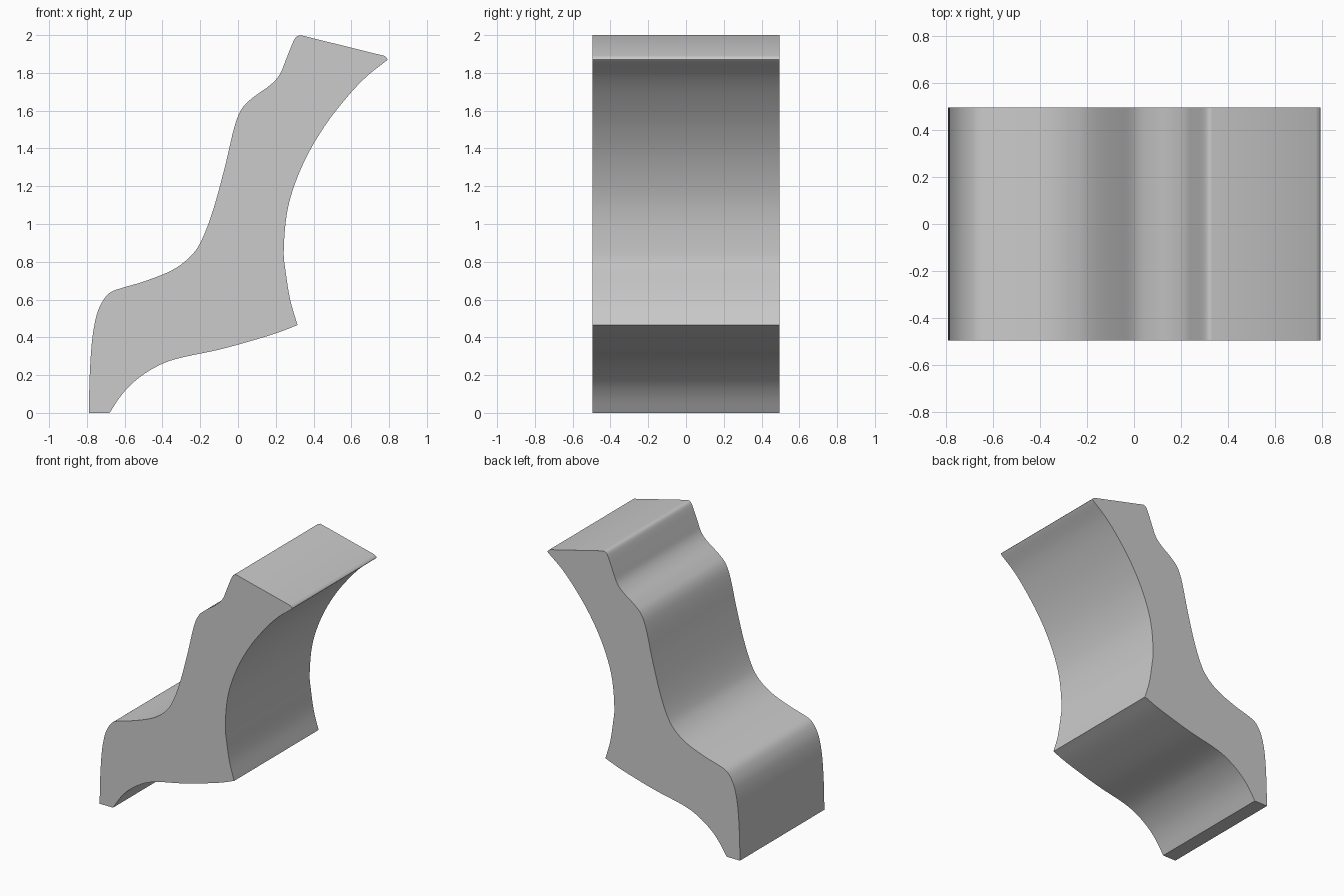
import bpy, bmesh, math
from mathutils import Vector

if "Cube" in bpy.data.objects:
    bpy.data.objects.remove(bpy.data.objects["Cube"])

HALF_WIDTH = 0.495
STEPS = 5

# Side profile (x, z), split into smooth runs that meet at sharp corners
BACK = [(-.79, 0), (-.785, .2), (-.773, .38), (-.753, .5), (-.725, .577), (-.68, .635),
        (-.61, .663), (-.5, .695), (-.35, .755), (-.25, .83), (-.19, .92), (-.13, 1.08),
        (-.07, 1.3), (-.02, 1.51), (.02, 1.61), (.08, 1.67), (.17, 1.735), (.22, 1.79),
        (.25, 1.86), (.288, 1.955), (.308, 1.99), (.33, 2)]
TIP = [(.775, 1.89), (.79, 1.875), (.78, 1.86), (.68, 1.78), (.58, 1.675), (.46, 1.52),
       (.36, 1.35), (.29, 1.18), (.255, 1.03), (.242, .85), (.252, .75), (.276, .6), (.315, .465)]
UNDER = [(.315, .465), (.22, .428), (.1, .39), (-.1, .335), (-.33, .285), (-.45, .235),
         (-.55, .165), (-.62, .09), (-.68, 0)]


def smooth_run(points):
    """Catmull-Rom curve through the points, ends included."""
    p = [Vector(q) for q in points]
    p = [2 * p[0] - p[1]] + p + [2 * p[-1] - p[-2]]
    out = []
    for a, b, c, d in zip(p, p[1:], p[2:], p[3:]):
        for i in range(STEPS):
            t = i / STEPS
            out.append(.5 * (2 * b + (c - a) * t + (2 * a - 5 * b + 4 * c - d) * t * t
                             + (3 * b - a - 3 * c + d) * t ** 3))
    return out + [p[-2]]


# Stepped bracket: profile extruded across its width
outline = smooth_run(BACK) + smooth_run(TIP)[:-1] + smooth_run(UNDER)
bm = bmesh.new()
face = bm.faces.new([bm.verts.new((p.x, -HALF_WIDTH, p.y)) for p in outline])
ext = bmesh.ops.extrude_face_region(bm, geom=[face], use_keep_orig=True)
moved = [v for v in ext["geom"] if isinstance(v, bmesh.types.BMVert)]
bmesh.ops.translate(bm, verts=moved, vec=(0, 2 * HALF_WIDTH, 0))
bmesh.ops.recalc_face_normals(bm, faces=bm.faces)
mesh = bpy.data.meshes.new("curved_bracket")
bm.to_mesh(mesh)
bm.free()
bracket = bpy.data.objects.new("curved_bracket", mesh)
bpy.context.collection.objects.link(bracket)
bpy.context.view_layer.objects.active = bracket
bracket.select_set(True)
bpy.ops.object.shade_smooth_by_angle(angle=math.radians(30))
